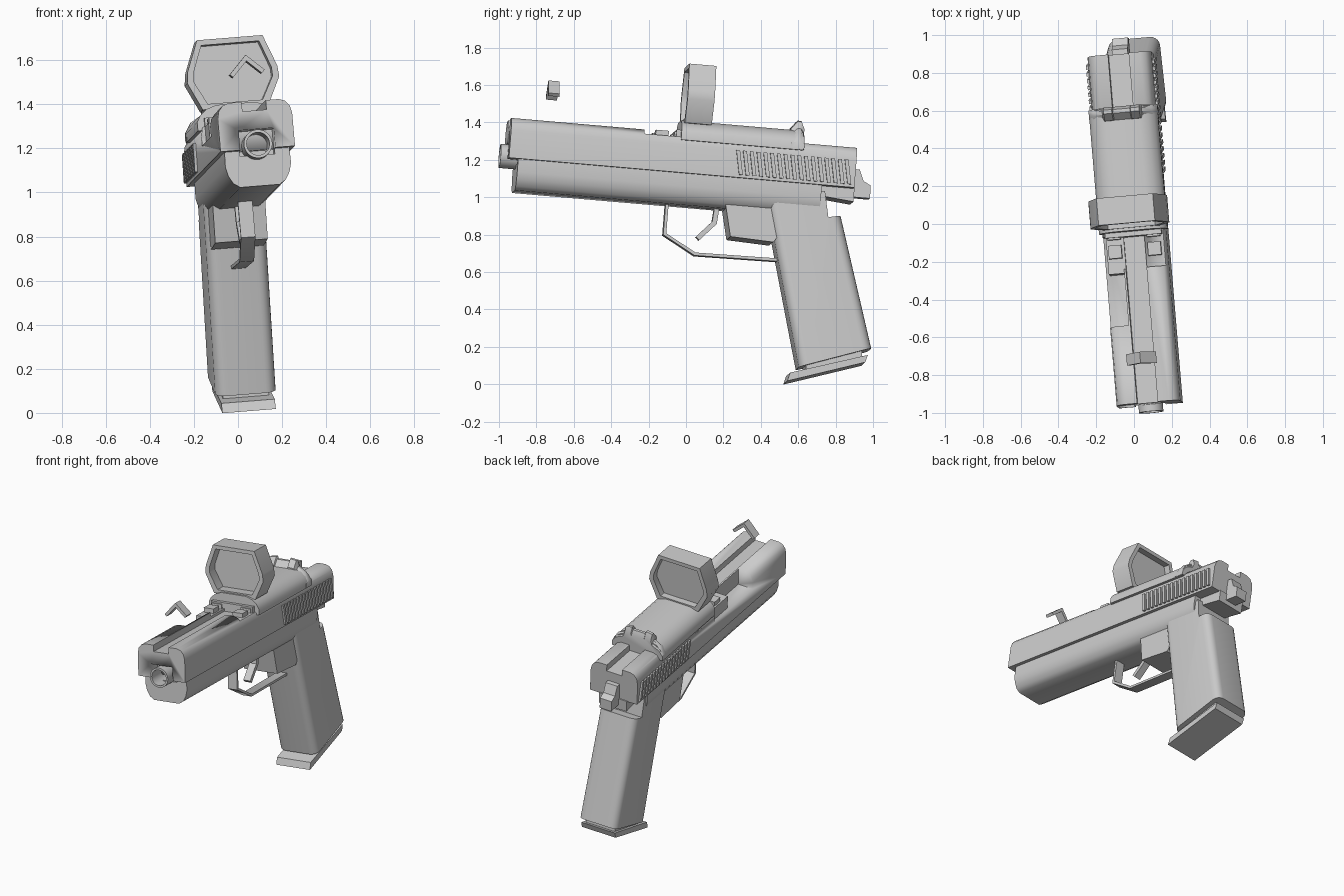
import bpy, bmesh, math
from mathutils import Matrix, Vector

if "Cube" in bpy.data.objects:
    bpy.data.objects.remove(bpy.data.objects["Cube"])

# Gun frame: local x = right, y = rearward along bore, z = up; slightly tilted in the world
back = Vector((-0.083, 0.993, -0.086)).normalized()
up = Vector((-0.087, 0.079, 0.993))
right = back.cross(up).normalized()
up = right.cross(back)
POSE = Matrix((right, back, up)).transposed().to_4x4()
POSE.translation = (0.008, 0, 1.135)


def loft(name, rings, closed=False, bevel=None, smooth=35):
    """Skin a list of equal-length point rings; cap the ends or close into a loop."""
    bm = bmesh.new()
    vs = [[bm.verts.new(p) for p in r] for r in rings]
    n = len(rings[0])
    pairs = list(zip(vs, vs[1:])) + ([(vs[-1], vs[0])] if closed else [])
    for a, b in pairs:
        for i in range(n):
            j = (i + 1) % n
            bm.faces.new((a[i], a[j], b[j], b[i]))
    if not closed:
        bm.faces.new(vs[0])
        bm.faces.new(vs[-1])
    bmesh.ops.recalc_face_normals(bm, faces=bm.faces)
    if bevel:
        test, width, seg = bevel
        edges = [e for e in bm.edges if test(e)]
        bmesh.ops.bevel(bm, geom=edges, offset=width, segments=seg, profile=0.5, affect='EDGES')
    for f in bm.faces:
        f.smooth = True
    me = bpy.data.meshes.new(name)
    bm.to_mesh(me)
    bm.free()
    me.set_sharp_from_angle(angle=math.radians(smooth))
    ob = bpy.data.objects.new(name, me)
    ob.matrix_world = POSE
    bpy.context.collection.objects.link(ob)
    return ob


def side(name, pts, x0, x1, **k):
    """Extrude a side (y, z) profile across the gun."""
    return loft(name, [[(x, y, z) for y, z in pts] for x in (x0, x1)], **k)


def along(name, pts, y0, y1, **k):
    """Extrude a front (x, z) section along the bore."""
    return loft(name, [[(x, y, z) for x, z in pts] for y in (y0, y1)], **k)


def box(name, x0, x1, y0, y1, z0, z1):
    return along(name, [(x0, z0), (x1, z0), (x1, z1), (x0, z1)], y0, y1)


def sym(half):
    return half + [(-x, z) for x, z in reversed(half)]


def strip(path, t):
    """Give a polyline a constant thickness."""
    p = [Vector(q) for q in path]
    a, b = [], []
    for i, q in enumerate(p):
        d0 = (q - p[max(i - 1, 0)]).normalized()
        d1 = (p[min(i + 1, len(p) - 1)] - q).normalized()
        d = (d0 + d1).normalized()
        n = Vector((-d.y, d.x)) * (t / 2 / max(d.dot(d1 if d1.length else d0), 0.5))
        a.append(tuple(q + n))
        b.append(tuple(q - n))
    return a + b[::-1]


def cut(target, cutter):
    cutter.hide_render = True
    cutter.display_type = 'WIRE'
    m = target.modifiers.new("cut", 'BOOLEAN')
    m.operation = 'DIFFERENCE'
    m.solver = 'EXACT'
    m.object = cutter


# Slide with a top channel, side port, top relief and square muzzle recess
slide = along("slide", sym([(.055, .155), (.055, .198), (.115, .198), (.143, .188), (.162, .165),
                            (.17, .13), (.17, -.02)]), -.967, .893)
cut(slide, box("port_cutter", -.3, -.065, -.55, -.07, .085, .3))
cut(slide, box("relief_cutter", -.3, .3, -.25, -.05, .172, .3))
cut(slide, box("muzzle_cutter", -.08, .08, -1.1, -.88, -.1, .07))
for s, tag in ((1, "right"), (-1, "left")):
    for i, (y0, y1) in enumerate(((-.19, -.12), (-.09, -.05))):
        box(f"slide_lug_{tag}_{i}", s * .07, s * .14, y0, y1, .08, .2)
box("chamber_block", -.15, -.06, -.27, -.06, .06, .17)

# Slanted grip serrations on both sides
for s, tag in ((1, "right"), (-1, "left")):
    for i in range(17):
        y = .245 + i * .0365
        side(f"serration_{tag}_{i}", [(y, .125), (y + .02, .125), (y + .045, -.005), (y + .025, -.005)],
             s * .16, s * .183)

# Barrel tube
def ring(r, y):
    return [(r * math.cos(t), y, r * math.sin(t)) for t in (math.tau * i / 32 for i in range(32))]
loft("barrel", [ring(.065, -.5), ring(.065, -1.003), ring(.052, -1.003), ring(.052, -.7)])

# Frame under the slide, with rounded belly, plus the rear tail
frame = along("frame", sym([(.148, -.015), (.15, -.09), (.14, -.13), (.12, -.165), (.09, -.185)]), -.915, .72)
cut(frame, box("frame_muzzle_cutter", -.08, .08, -1.1, -.85, -.045, .07))
side("frame_tail", [(.68, -.015), (.68, -.14), (.74, -.075), (.9, -.09), (.9, -.015)], -.1, .1)

# Grip, rounded on its long front and rear edges
def long_edge(e):
    d = e.verts[0].co - e.verts[1].co
    return abs(d.x) < 1e-4 and abs(d.z) > .5
side("grip", [(.43, -.1), (.678, -1.0), (1.058, -.866), (.838, -.172), (.769, -.188), (.74, -.05)],
     -.138, .138, bevel=(long_edge, .05, 5))
side("magazine_neck", [(.71, -.95), (.72, -1.03), (1.015, -.93), (1.0, -.84)], -.105, .105)
side("magazine_base", [(.62, -1.081), (.632, -1.035), (1.04, -.905), (1.029, -.945)], -.122, .122)

# Block ahead of the grip, trigger guard, trigger
side("front_block", [(.212, -.15), (.255, -.335), (.485, -.345), (.53, -.29), (.53, -.15)], -.12, .12)
side("trigger_guard", strip([(-.09, -.17), (-.09, -.344), (.08, -.437), (.53, -.43)], .016), -.033, .033)
side("trigger", strip([(.18, -.16), (.172, -.26), (.088, -.352)], .026), -.025, .025)

# Hammer
side("hammer", [(.87, .09), (.925, .09), (.95, .03), (.99, .01), (.992, -.06), (.87, -.06)], -.042, .042)

# Optic mount saddle and rear ridge
saddle = [(.182, .155), (.182, .195), (.165, .225), (.135, .25), (.09, .266)]
along("optic_mount", sym(saddle), -.055, .6)
box("mount_front_lip", -.15, .15, -.08, -.03, .15, .21)
ridge = sym([(.184, .158), (.183, .2), (.155, .245), (.105, .275), (.095, .315), (.05, .322), (.045, .305)])
loft("rear_ridge", [[(x, y, .16 + (z - .16) * k) for x, z in ridge]
                    for y, k in ((.535, .72), (.57, 1), (.59, 1), (.607, .75))])

# Reflex sight: angular hood with a recessed lens
outer = sym([(.15, .568), (.205, .425), (.21, .375), (.15, .25)])
inner = sym([(.132, .543), (.178, .42), (.18, .38), (.125, .275)])
loft("sight_hood", [[(x, y, z) for x, z in pts]
                    for pts, y in ((outer, -.04), (outer, .105), (inner, .105), (inner, -.04))], closed=True)
along("sight_lens", [(x * 1.04, z) for x, z in inner], .03, .06)

# Floating chevron ahead of the sight
along("chevron_marker", strip([(-.073, .335), (0, .412), (.073, .345)], .02), -.775, -.715)
